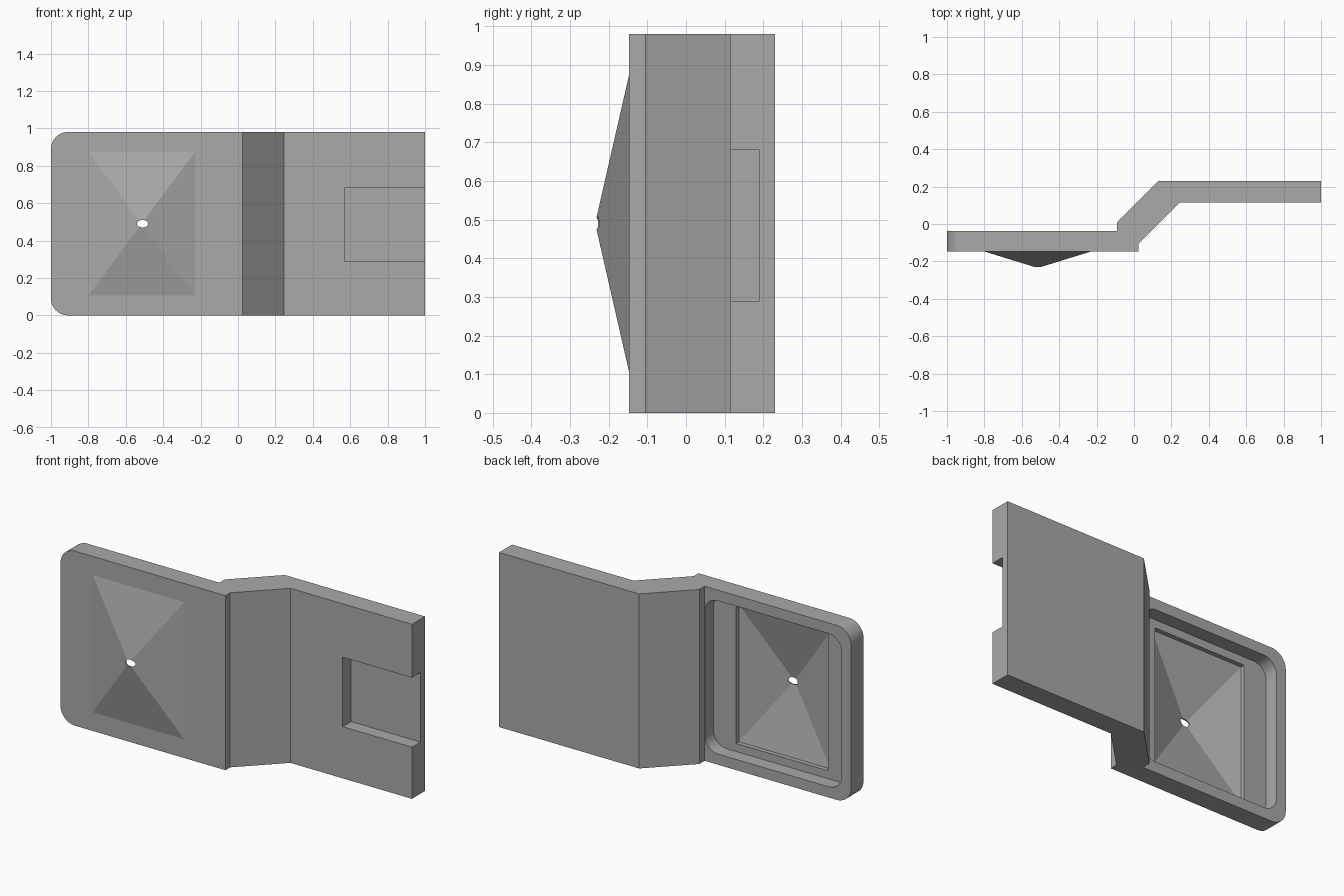
import bpy
import bmesh
from math import radians
from mathutils import Matrix, Vector

if "Cube" in bpy.data.objects:
    bpy.data.objects.remove(bpy.data.objects["Cube"])

HEIGHT = 0.98
GREY = (0.4, 0.4, 0.4, 1)
mat = bpy.data.materials.new("plain grey")
mat.use_nodes = True
mat.diffuse_color = GREY
mat.node_tree.nodes["Principled BSDF"].inputs["Base Color"].default_value = GREY


def finish(name, bm):
    bmesh.ops.recalc_face_normals(bm, faces=bm.faces)
    mesh = bpy.data.meshes.new(name)
    bm.to_mesh(mesh)
    bm.free()
    mesh.materials.append(mat)
    obj = bpy.data.objects.new(name, mesh)
    bpy.context.collection.objects.link(obj)
    return obj


def round_edges(bm, test, radius):
    """Round the edges running along y whose midpoint passes the test."""
    edges = [e for e in bm.edges
             if abs((e.verts[0].co - e.verts[1].co).normalized().y) > 0.99
             and test((e.verts[0].co + e.verts[1].co) / 2)]
    bmesh.ops.bevel(bm, geom=edges, offset=radius, segments=10, profile=0.5, affect='EDGES')


def box(name, lo, hi, radius=0):
    bm = bmesh.new()
    lo, hi = Vector(lo), Vector(hi)
    bmesh.ops.create_cube(bm, size=1, matrix=Matrix.Translation((lo + hi) / 2)
                          @ Matrix.Diagonal((*(hi - lo), 1)))
    if radius:
        round_edges(bm, lambda p: True, radius)
    return finish(name, bm)


def pyramid(name, back, base, tip):
    """Rectangular block from back to base, ending in a pyramid at tip."""
    bm = bmesh.new()
    corners = [(-0.80, 0.105), (-0.23, 0.105), (-0.23, 0.875), (-0.80, 0.875)]
    rings = [[bm.verts.new((x, y, z)) for x, z in corners] for y in (back, base)]
    apex = bm.verts.new((-0.515, tip, HEIGHT / 2))
    bm.faces.new(rings[0])
    for i in range(4):
        j = (i + 1) % 4
        bm.faces.new((rings[0][i], rings[0][j], rings[1][j], rings[1][i]))
        bm.faces.new((rings[1][i], rings[1][j], apex))
    return finish(name, bm)


def combine(target, other, operation):
    mod = target.modifiers.new(operation.lower(), 'BOOLEAN')
    mod.operation, mod.solver, mod.object = operation, 'EXACT', other
    bpy.context.view_layer.objects.active = target
    bpy.ops.object.modifier_apply(modifier=mod.name)
    bpy.data.objects.remove(other)


# Stepped plate: plan outline pulled up, outer corners rounded
outline = [(-1, -0.147), (0.025, -0.147), (0.025, -0.105), (0.245, 0.115), (1, 0.115),
           (1, 0.23), (0.13, 0.23), (-0.09, 0.01), (-0.09, -0.037), (-1, -0.037)]
bm = bmesh.new()
face = bm.faces.new([bm.verts.new((x, y, 0)) for x, y in outline])
pulled = bmesh.ops.extrude_face_region(bm, geom=[face])["geom"]
bmesh.ops.translate(bm, vec=(0, 0, HEIGHT),
                    verts=[v for v in pulled if isinstance(v, bmesh.types.BMVert)])
round_edges(bm, lambda p: p.x < -0.99, 0.09)
plate = finish("stepped_plate", bm)

# Rounded pocket in the back and raised pyramid on the front
combine(plate, box("pocket_cutter", (-0.94, -0.115, 0.06), (-0.091, 0.0, 0.92), 0.08), 'DIFFERENCE')
combine(plate, pyramid("raised_pyramid", -0.13, -0.147, -0.235), 'UNION')
combine(plate, pyramid("hollow_cutter", -0.08, -0.14, -0.228), 'DIFFERENCE')

# Notch open to the end of the plate
combine(plate, box("notch_cutter", (0.57, 0.05, 0.29), (1.1, 0.19, 0.68)), 'DIFFERENCE')

# Small oval hole through the tip
bm = bmesh.new()
bmesh.ops.create_cone(bm, cap_ends=True, segments=24, radius1=1, radius2=1, depth=0.3,
                      matrix=Matrix.Translation((-0.51, -0.2, HEIGHT / 2))
                      @ Matrix.Diagonal((0.03, 1, 0.02, 1))
                      @ Matrix.Rotation(radians(90), 4, 'X'))
combine(plate, finish("hole_cutter", bm), 'DIFFERENCE')

# Smooth only the rounded corners
bpy.ops.object.select_all(action='DESELECT')
plate.select_set(True)
bpy.context.view_layer.objects.active = plate
bpy.ops.object.shade_smooth_by_angle(angle=radians(12))
